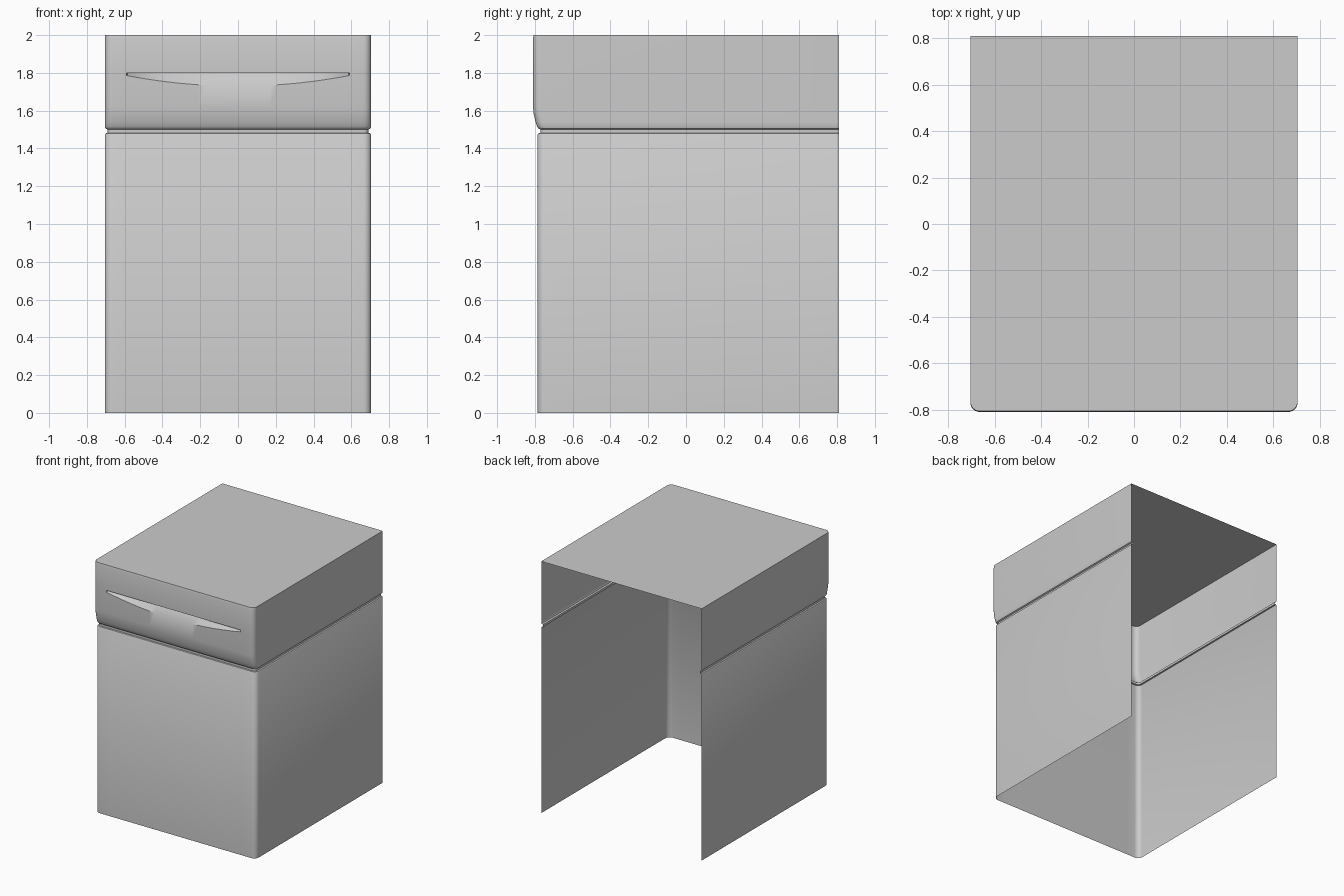
import bpy, bmesh, math

if "Cube" in bpy.data.objects:
    bpy.data.objects.remove(bpy.data.objects["Cube"])

HALF_X, FRONT, BACK, R = 0.705, -0.81, 0.81, 0.04
SLOT = 0.59          # half width of the finger slot
SLOT_TOP = 1.80

grey = bpy.data.materials.new("light_grey")
grey.diffuse_color = (0.6, 0.6, 0.6, 1)
grey.use_nodes = True
grey.node_tree.nodes["Principled BSDF"].inputs["Base Color"].default_value = grey.diffuse_color


def half_path():
    """Right half of the U-shaped outline, front to back: (x, y, nx, ny, slides)."""
    n = 14
    pts = [(SLOT * 0.992 * i / n, FRONT, 0, -1, True) for i in range(1, n + 1)]
    pts.append((SLOT, FRONT, 0, -1, True))
    for i in range(7):
        a = math.radians(-90 + 15 * i)
        c, s = math.cos(a), math.sin(a)
        pts.append((HALF_X - R + R * c, FRONT + R + R * s, c, s, True))
    pts.append((HALF_X, BACK, 1, 0, False))
    return pts


right = half_path()
left = [(-x, y, -nx, ny, s) for x, y, nx, ny, s in reversed(right)]
PATH = left + [(0, FRONT, 0, -1, True)] + right


def row(z, setback=0.0, inset=0.0):
    """One outline at a height, with front pushed back and walls drawn in."""
    return [(x - nx * inset, y + (setback if s else 0) - ny * inset, z)
            for x, y, nx, ny, s in PATH]


def slot_rows():
    """Straight overhang on top, scooped floor rising from a curved lower lip."""
    top, deep, lip = [], [], []
    for x, y, nx, ny, s in PATH:
        inside = s and abs(x) < SLOT - 0.001
        t = min(abs(x) / SLOT, 1)
        top.append((x, y, SLOT_TOP))
        deep.append((x, y + (0.045 if inside else 0), SLOT_TOP - (0.001 if inside else 0.006)))
        lip.append((x, y, 1.73 + 0.056 * t * t))
    return [top, deep, lip]


def shell(name, rows, cap=False):
    """Skin the rows, listed from top to bottom, into an open sheet."""
    bm = bmesh.new()
    loops = [[bm.verts.new(p) for p in r] for r in rows]
    for up, low in zip(loops, loops[1:]):
        for i in range(len(up) - 1):
            bm.faces.new((low[i], low[i + 1], up[i + 1], up[i]))
    if cap:
        bm.faces.new(loops[0])
    mesh = bpy.data.meshes.new(name)
    bm.to_mesh(mesh)
    bm.free()
    mesh.materials.append(grey)
    obj = bpy.data.objects.new(name, mesh)
    bpy.context.collection.objects.link(obj)
    bpy.ops.object.select_all(action='DESELECT')
    obj.select_set(True)
    bpy.context.view_layer.objects.active = obj
    bpy.ops.object.shade_smooth_by_angle(angle=math.radians(35))
    return obj


# Drawer front, its sides and the flat top
shell("drawer_and_top",
      [row(2.0, 0.004), row(1.985)] + slot_rows() +
      [row(1.62), row(1.58, 0.004), row(1.54, 0.014), row(1.515, 0.022),
       row(1.505, 0.025, 0.004), row(1.50, 0.025, 0.015)], cap=True)

# Shadow gap below the drawer and the open-backed lower body
shell("lower_body",
      [row(1.50, 0.025, 0.015), row(1.482, 0.025, 0.015),
       row(1.48, 0.025, 0.004), row(1.474, 0.025), row(0.0, 0.025)])
